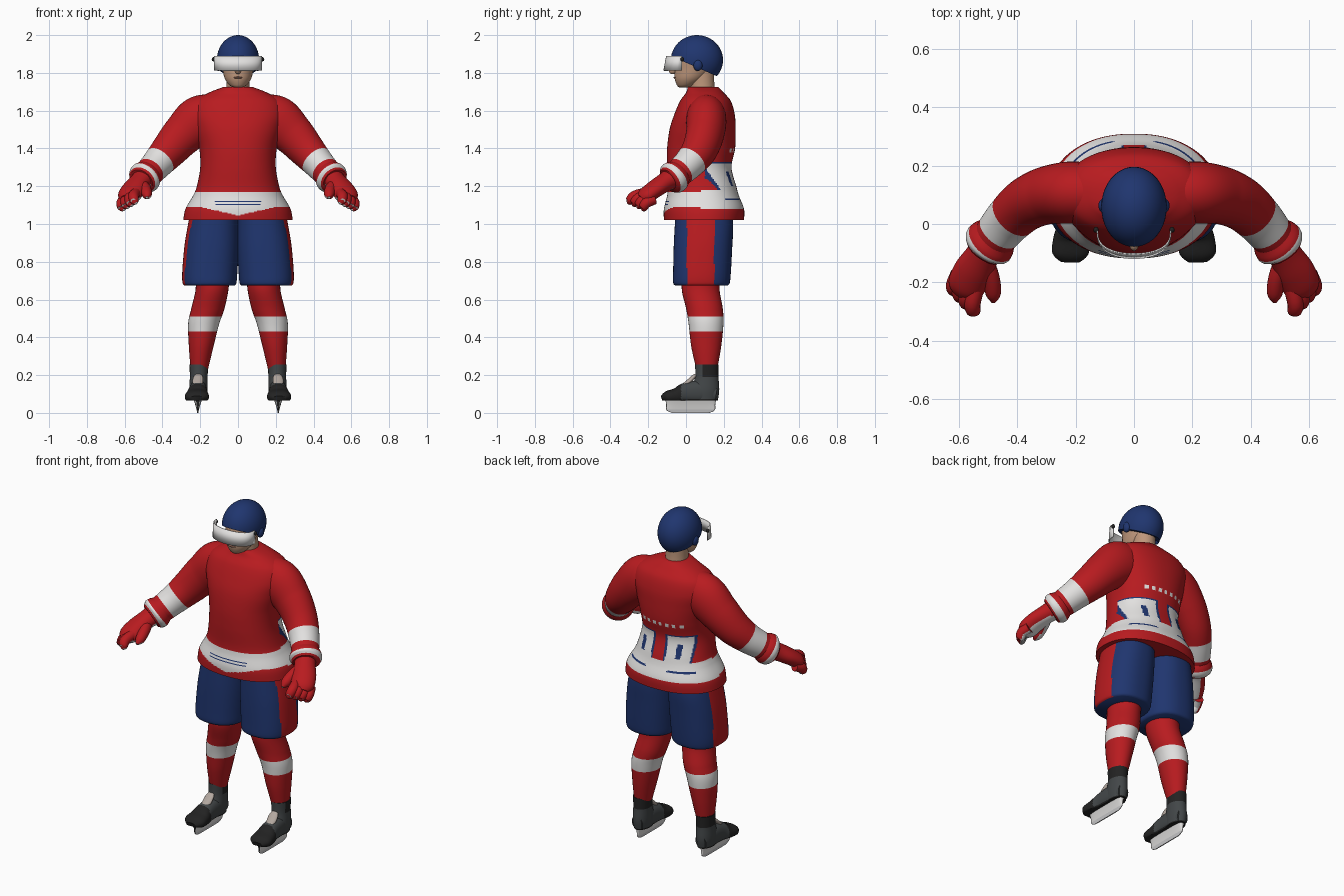
import bpy, bmesh, math
from mathutils import Vector, Matrix

cube = bpy.data.objects.get("Cube")
if cube:
    bpy.data.objects.remove(cube)


def material(name, color):
    m = bpy.data.materials.new(name)
    m.use_nodes = True
    m.diffuse_color = (*color, 1)
    bsdf = m.node_tree.nodes["Principled BSDF"]
    bsdf.inputs["Base Color"].default_value = (*color, 1)
    bsdf.inputs["Roughness"].default_value = 0.7
    return m


RED = material("jersey red", (0.48, 0.011, 0.014))
WHITE = material("stripe white", (0.76, 0.75, 0.74))
BLUE = material("navy blue", (0.014, 0.036, 0.158))
SKIN = material("skin", (0.52, 0.31, 0.2))
BLACK = material("black leather", (0.016, 0.016, 0.016))
GREY = material("boot grey", (0.055, 0.062, 0.065))
TONGUE = material("tongue beige", (0.45, 0.39, 0.35))
STEEL = material("light steel", (0.6, 0.6, 0.61))
LIP = material("lip brown", (0.3, 0.14, 0.1))


def finish(bm, name, mats, angle=50):
    me = bpy.data.meshes.new(name)
    bm.to_mesh(me)
    bm.free()
    for m in mats:
        me.materials.append(m)
    ob = bpy.data.objects.new(name, me)
    bpy.context.collection.objects.link(ob)
    bpy.ops.object.select_all(action="DESELECT")
    bpy.context.view_layer.objects.active = ob
    ob.select_set(True)
    bpy.ops.object.shade_smooth_by_angle(angle=math.radians(angle))
    return ob


def spline(rows, steps):
    # Smooth interpolation through the cross-section rows
    out, last = [], len(rows) - 1
    for i in range(last):
        a, b, c, d = (Vector(rows[max(0, min(last, i + k))]) for k in (-1, 0, 1, 2))
        for j in range(steps):
            t = j / steps
            out.append(b + (c - a) * t / 2 + (a * 2 - b * 5 + c * 4 - d) * t * t / 2
                       + (b * 3 - a - c * 3 + d) * t ** 3 / 2)
    return out + [Vector(rows[last])]


def loft(name, rows, mats, rule=None, s=1, upright=True, segs=32, steps=6, power=1, floor=0):
    # Rows are (x, y, z, radius across, radius deep); s = -1 mirrors the part
    pts = spline(rows, steps)
    bm = bmesh.new()
    rings = []
    for i, p in enumerate(pts):
        u, v = Vector((1, 0, 0)), Vector((0, 1, 0))
        if not upright:
            t = Vector(pts[min(i + 1, len(pts) - 1)][:3]) - Vector(pts[max(i - 1, 0)][:3])
            u = t.cross(Vector((0, 0, 1))).normalized()
            v = u.cross(t).normalized()
        ring = []
        for k in range(segs):
            a = math.tau * k / segs
            ca, sa = (math.copysign(abs(f) ** power, f) for f in (math.cos(a), math.sin(a)))
            q = Vector(p[:3]) + u * ca * max(p[3], 0.001) + v * sa * max(p[4], 0.001)
            ring.append(bm.verts.new((q.x * s, q.y, max(q.z, floor))))
        rings.append(ring)
    place = {}
    for i in range(len(rings) - 1):
        for k in range(segs):
            n = (k + 1) % segs
            f = bm.faces.new((rings[i][k], rings[i][n], rings[i + 1][n], rings[i + 1][k]))
            place[f] = (i + 0.5) / (len(rings) - 1)
    place[bm.faces.new(rings[0][::-1])] = 0
    place[bm.faces.new(rings[-1])] = 1
    bmesh.ops.recalc_face_normals(bm, faces=bm.faces[:])
    if rule:
        flip = Vector((s, 1, 1))
        for f, t in place.items():
            f.material_index = rule(f.calc_center_median() * flip, f.normal * flip, t)
    return finish(bm, name, mats)


def ball(name, center, size, mat, cut=None):
    bm = bmesh.new()
    bmesh.ops.create_uvsphere(bm, u_segments=40, v_segments=24, radius=1,
                              matrix=Matrix.Translation(center) @ Matrix.Diagonal((*size, 1)))
    if cut:
        res = bmesh.ops.bisect_plane(bm, geom=bm.verts[:] + bm.edges[:] + bm.faces[:],
                                     plane_co=cut[0], plane_no=cut[1], clear_inner=True)
        edges = [e for e in res["geom_cut"] if isinstance(e, bmesh.types.BMEdge)]
        bmesh.ops.contextual_create(bm, geom=edges)
    return finish(bm, name, [mat])


# Jersey body: hem, waist band, bordered back panels and a dashed back stripe
def jersey_rule(c, n, t):
    x = abs(c.x)
    if c.y > 0.08:
        outer = 0.207 if c.x > 0 else 0.182
        if 1.125 < c.z < 1.137 and 0.07 < x < 0.21:
            return 2
        if 1.18 < c.z < 1.33 and 0.035 < x < outer and c.y > 0.1:
            if c.z > 1.318 or x < 0.046 or x > outer - 0.009:
                return 2
            return 2 if abs(x - 0.115) < 0.014 and 1.2 < c.z < 1.275 else 1
        if 1.378 < c.z < 1.402 and x < 0.14:
            return int((c.x + 0.2) / 0.02) % 2
        return 1 if 1.08 < c.z < 1.18 else 0
    if c.y < 0 and x < 0.12 and (1.1 < c.z < 1.107 or 1.115 < c.z < 1.122):
        return 2
    return 1 if 1.045 + 0.045 * min(1, x / 0.2) < c.z < 1.17 else 0


torso = [(1.02, .095, .29, .212), (1.08, .095, .278, .212), (1.15, .09, .238, .19),
         (1.2, .085, .218, .181), (1.3, .07, .2, .171), (1.4, .08, .205, .18),
         (1.5, .088, .23, .175), (1.58, .098, .248, .16), (1.65, .103, .225, .135),
         (1.695, .1, .155, .1), (1.725, .09, .078, .08)]
loft("jersey_body", [(0, y, z, a, b) for z, y, a, b in torso], [RED, WHITE, BLUE],
     jersey_rule, segs=192, steps=14, power=0.9)

# Head, neck and face
loft("neck", [(0, .09, 1.66, .066, .07), (0, .085, 1.74, .06, .065), (0, .08, 1.84, .06, .07)], [SKIN])
loft("head", [(0, -.01, 1.722, .02, .025), (0, .0, 1.735, .045, .048), (0, .02, 1.77, .07, .08),
              (0, .04, 1.82, .082, .1), (0, .05, 1.88, .09, .11), (0, .06, 1.93, .08, .1)], [SKIN])
ball("nose", (0, -.07, 1.815), (.016, .022, .022), SKIN)
ball("lips", (0, -.058, 1.775), (.024, .009, .005), LIP)

# Helmet shell and visor
ball("helmet", (0, .058, 1.868), (.112, .138, .132), BLUE,
     ((0, -.07, 1.885), (0, .44, 1)))
bm = bmesh.new()
arc = []
for k in range(25):
    a = math.pi * (1 + k / 24)
    x, y = 0.128 * math.cos(a), -abs(math.sin(a)) ** 0.7
    arc.append([bm.verts.new((x, -.022 + y * d, z)) for d, z in ((.098, 1.812), (.083, 1.89))])
for p, q in zip(arc, arc[1:]):
    bm.faces.new((p[0], q[0], q[1], p[1]))
visor = finish(bm, "visor", [WHITE])
visor.modifiers.new("thickness", "SOLIDIFY").thickness = 0.005

# Mirrored parts
ARM = [(.1, .105, 1.59, .09, .1), (.2, .108, 1.552, .106, .128), (.29, .1, 1.474, .1, .112),
       (.365, .07, 1.39, .092, .097), (.425, .018, 1.322, .083, .083),
       (.475, -.042, 1.267, .075, .075), (.51, -.085, 1.232, .068, .068)]
SHORTS = [(.125, .095, 1.06, .127, .15), (.132, .095, .98, .136, .155), (.14, .09, .88, .144, .155),
          (.149, .085, .75, .146, .153), (.151, .082, .69, .143, .15), (.151, .082, .675, .134, .14)]
SOCK = [(.135, .08, .74, .09, .1), (.138, .078, .65, .087, .1), (.16, .098, .55, .088, .097),
        (.182, .106, .47, .082, .092), (.195, .107, .35, .065, .079), (.205, .11, .23, .046, .055)]
SHAFT = [(.21, .1, .065, .042, .068), (.21, .103, .12, .048, .073), (.208, .11, .19, .047, .062),
         (.207, .11, .255, .05, .062)]
FOOT = [(.21, .16, .1, .035, .04), (.211, .08, .11, .046, .06), (.213, .0, .105, .05, .055),
        (.216, -.05, .09, .06, .042), (.218, -.1, .083, .062, .032), (.219, -.128, .075, .035, .015)]
BLADE = [(.213, .025, .075, .024, .135), (.213, .025, .045, .014, .13),
         (.213, .025, .015, .006, .128), (.213, .025, 0, .003, .1)]
PALM = [(.495, -.07, 1.245, .06, .06), (.52, -.11, 1.222, .058, .05), (.553, -.165, 1.185, .066, .046),
        (.575, -.215, 1.148, .064, .042), (.585, -.24, 1.13, .04, .028)]


def palm_side(c, n, t):
    return 1 if n.z < -0.35 and n.x < 0.2 else 0


def shorts_rule(c, n, t):
    return 1 if c.x > 0.17 and 0.005 < c.y < 0.15 else 0


def boot_rule(c, n, t):
    return 1 if c.y < -0.025 or c.z < 0.072 or (c.y > 0.09 and c.z > 0.19) else 0


for s, side in ((1, "left"), (-1, "right")):
    loft(side + "_sleeve", ARM, [RED, WHITE], lambda c, n, t: int(.63 < t < .785),
         s, False, 40, 14)
    # Glove: flared cuff, white trim, palm, fingers and thumb
    loft(side + "_glove_cuff", [(.472, -.04, 1.27, .074, .074), (.486, -.056, 1.255, .086, .086),
         (.5, -.073, 1.24, .088, .086), (.512, -.09, 1.228, .07, .068)], [RED, WHITE],
         lambda c, n, t: int(.45 < t < .85), s, False, 32, 6)
    loft(side + "_glove_palm", PALM, [RED, WHITE], palm_side, s, False)
    for i, label in enumerate(("index", "middle", "ring", "little")):
        k = i / 3
        base = Vector((.54, -.215, 1.165)).lerp(Vector((.6, -.17, 1.13)), k)
        tip = Vector((.55, -.312, 1.115)).lerp(Vector((.615, -.235, 1.078)), k)
        mid = base.lerp(tip, 0.55) + Vector((.008, -.005, .01))
        end = base.lerp(tip, 0.9)
        loft(f"{side}_{label}_finger", [(*base, .028, .028), (*mid, .028, .028),
             (*end, .023, .022), (*tip, .006, .006)], [RED, WHITE], palm_side, s, False, 16, 4)
    loft(side + "_thumb", [(.515, -.125, 1.21, .034, .034), (.49, -.185, 1.185, .03, .03),
         (.482, -.24, 1.155, .026, .025), (.482, -.268, 1.14, .007, .007)],
         [RED, WHITE], palm_side, s, False, 20, 4)
    # Legs
    loft(side + "_shorts_leg", SHORTS, [BLUE, RED], shorts_rule, s, True, 96, 6, 0.85)
    loft(side + "_sock", SOCK, [RED, WHITE], lambda c, n, t: int(.43 < c.z < .513), s, steps=14)
    # Skate
    loft(side + "_boot_shaft", SHAFT, [GREY, BLACK], boot_rule, s, steps=10)
    loft(side + "_boot_foot", FOOT, [GREY, BLACK], boot_rule, s, False, 32, 10, 0.85, 0.065)
    loft(side + "_boot_tongue", [(.21, .05, .2, .018, .008), (.211, .037, .188, .026, .011),
         (.213, .012, .163, .028, .013), (.214, -.02, .14, .018, .01)], [TONGUE], None, s, False, 20)
    loft(side + "_blade", BLADE, [WHITE, STEEL, BLACK],
         lambda c, n, t: 2 if n.y < -.8 else int(c.z < .018), s, power=0.5)
    # Helmet side fittings
    ball(side + "_ear_guard", (s * .104, .063, 1.84), (.018, .024, .03), BLUE)
    ball(side + "_visor_bolt", (s * .13, -.02, 1.872), (.009, .01, .011), BLACK)
